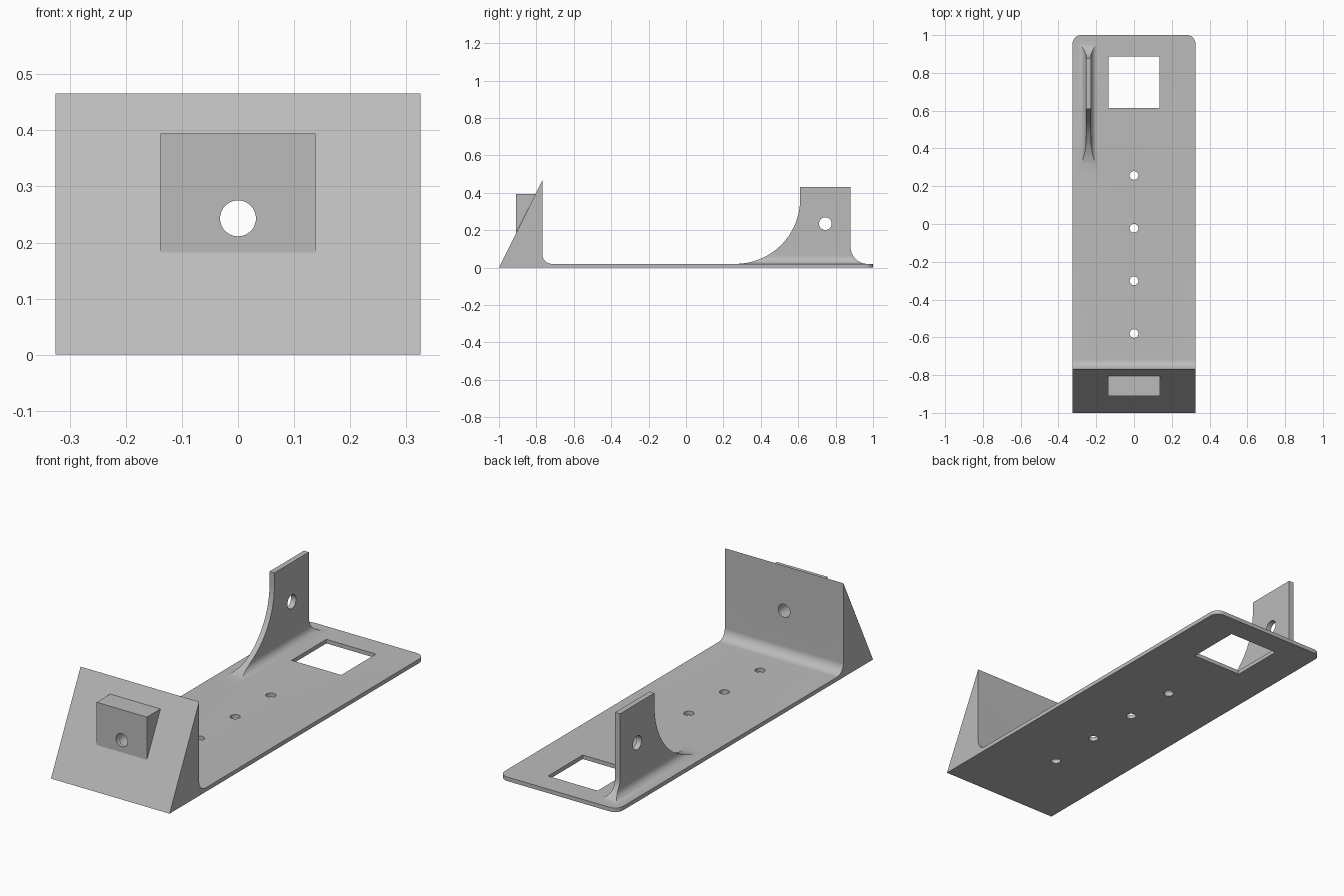
import bpy, bmesh
from math import cos, sin, pi, radians
from mathutils import Vector

if "Cube" in bpy.data.objects:
    bpy.data.objects.remove(bpy.data.objects["Cube"])

grey = bpy.data.materials.new("light_grey")
grey.use_nodes = True
grey.diffuse_color = (0.5, 0.5, 0.5, 1)
grey.node_tree.nodes["Principled BSDF"].inputs["Base Color"].default_value = (0.5, 0.5, 0.5, 1)


def arc(cx, cy, r, start, end, n=16):
    """Points along a circular arc, angles in degrees."""
    angles = [radians(start + (end - start) * i / n) for i in range(n + 1)]
    return [(cx + r * cos(a), cy + r * sin(a)) for a in angles]


def prism(name, outline, axis, low, high):
    """Extrude a 2D outline along x, y or z; the other two axes hold it."""
    place = {"x": lambda u, v, d: (d, u, v),
             "y": lambda u, v, d: (u, d, v),
             "z": lambda u, v, d: (u, v, d)}[axis]
    bm = bmesh.new()
    face = bm.faces.new([bm.verts.new(place(u, v, low)) for u, v in outline])
    moved = bmesh.ops.extrude_face_region(bm, geom=[face])["geom"]
    verts = [e for e in moved if isinstance(e, bmesh.types.BMVert)]
    bmesh.ops.translate(bm, verts=verts, vec=Vector(place(0, 0, high - low)))
    bmesh.ops.recalc_face_normals(bm, faces=bm.faces)
    mesh = bpy.data.meshes.new(name)
    bm.to_mesh(mesh)
    bm.free()
    mesh.materials.append(grey)
    obj = bpy.data.objects.new(name, mesh)
    bpy.context.collection.objects.link(obj)
    return obj


def activate(obj):
    bpy.ops.object.select_all(action="DESELECT")
    obj.select_set(True)
    bpy.context.view_layer.objects.active = obj


def combine(obj, tool, operation="DIFFERENCE"):
    """Apply a boolean and discard its tool."""
    activate(obj)
    mod = obj.modifiers.new("boolean", "BOOLEAN")
    mod.operation, mod.solver, mod.object = operation, "EXACT", tool
    bpy.ops.object.modifier_apply(modifier=mod.name)
    bpy.data.objects.remove(tool)


def drill(obj, u, v, r, axis, low, high):
    combine(obj, prism("drill", arc(u, v, r, 0, 360, 40)[:-1], axis, low, high))


half, plate, wall = 0.325, 0.02, -0.768

# Base plate and sloped front wedge, joined by a fillet
side = [(-1, 0), (1, 0), (1, plate)]
side += arc(wall + 0.05, plate + 0.05, 0.05, 270, 180) + [(wall, 0.466)]
body = prism("base_and_wedge", side, "x", -half, half)

# Rounded back corners
plan = [(-half, -1.1), (half, -1.1)]
plan += arc(half - 0.045, 0.955, 0.045, 0, 90, 12) + arc(0.045 - half, 0.955, 0.045, 90, 180, 12)
combine(body, prism("corner_trim", plan, "z", -0.1, 0.6), "INTERSECT")

# Square opening and row of screw holes
s = 0.136
combine(body, prism("opening", [(-s, 0.614), (s, 0.614), (s, 0.886), (-s, 0.886)], "z", -0.1, 0.1))
for i in range(4):
    drill(body, 0, 0.257 - 0.279 * i, 0.023, "z", -0.1, 0.1)

# Block standing out of the slope, with a bore through block and wedge
block = prism("front_block", [(-0.91, 0.182), (-0.91, 0.394), (-0.804, 0.394)], "x", -0.138, 0.138)
for part in (body, block):
    drill(part, 0, 0.243, 0.032, "y", -1.2, -0.6)

# Upright rib: flared cross-section trimmed to a curved side outline
mid, t, f = -0.241, 0.0135, 0.042
low = plate - 0.01
section = [(mid + t + f, low)] + arc(mid + t + f, plate + f, f, 270, 180) + [(mid + t, 0.5), (mid - t, 0.5)]
section += arc(mid - t - f, plate + f, f, 0, -90) + [(mid - t - f, low)]
rib = prism("upright_rib", section, "y", 0.2, 1.0)
outline = [(0.265, low)] + arc(0.265, plate + 0.345, 0.345, -90, 0, 32) + [(0.61, 0.43), (0.88, 0.43)]
outline += arc(0.97, plate + 0.09, 0.09, 180, 270) + [(0.97, low)]
combine(rib, prism("rib_outline", outline, "x", -0.5, 0), "INTERSECT")
drill(rib, 0.745, 0.235, 0.034, "x", -0.5, 0)

for part in (body, block, rib):
    activate(part)
    bpy.ops.object.shade_smooth_by_angle(angle=radians(30))
